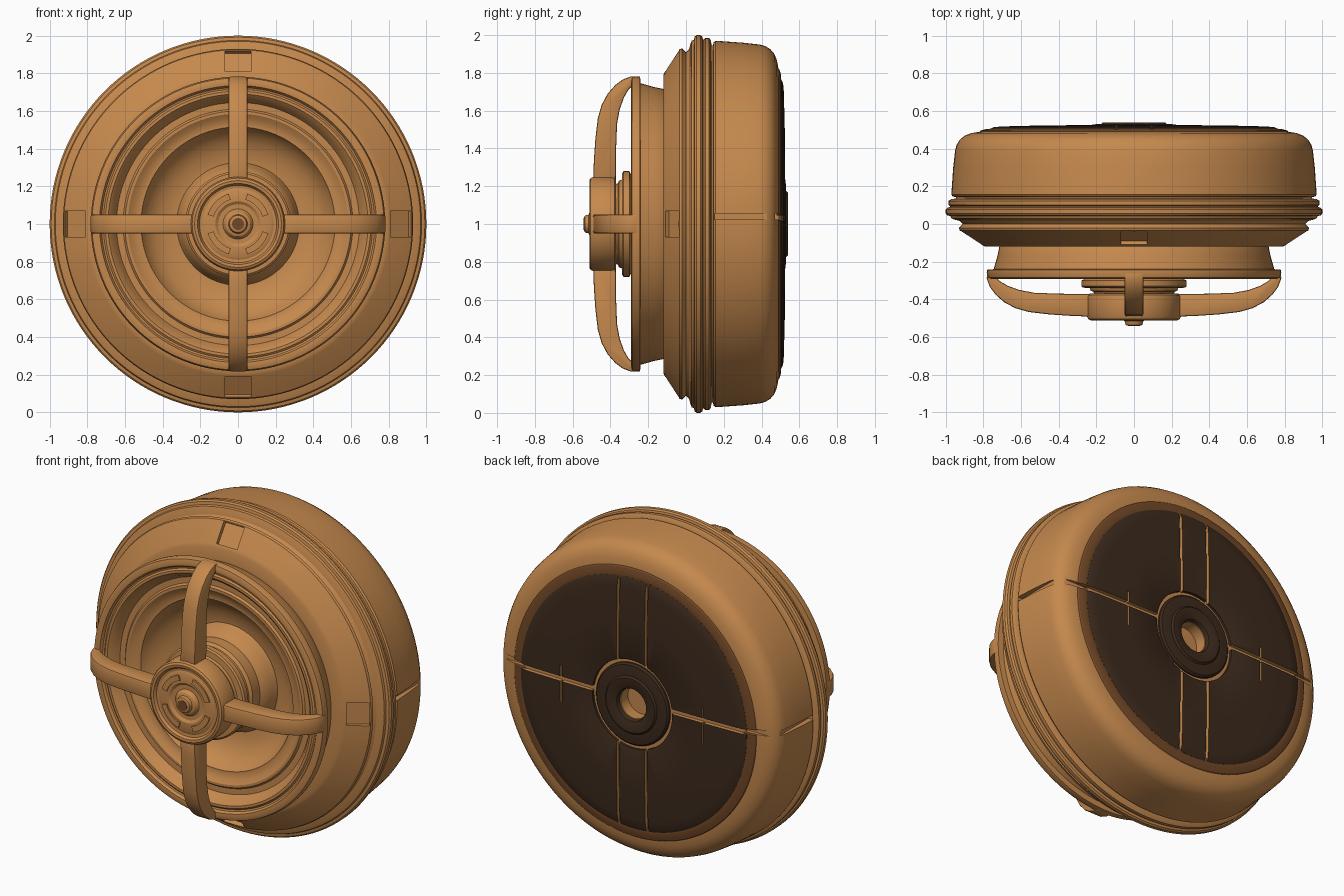
import bpy, bmesh, math
from mathutils import Matrix, Vector

if "Cube" in bpy.data.objects:
    bpy.data.objects.remove(bpy.data.objects["Cube"])


def material(name, rgb):
    m = bpy.data.materials.new(name)
    m.diffuse_color = (*rgb, 1)
    m.use_nodes = True
    m.node_tree.nodes["Principled BSDF"].inputs["Base Color"].default_value = m.diffuse_color
    return m


TAN = material("tan", (0.56, 0.25, 0.075))
DARK = material("dark_brown", (0.045, 0.023, 0.012))
MID = material("mid_brown", (0.17, 0.065, 0.02))
UP = Matrix.Translation((0, 0, 1))      # the turning axis runs along y at z = 1


def finish(name, bm, mat):
    bmesh.ops.recalc_face_normals(bm, faces=bm.faces[:])
    me = bpy.data.meshes.new(name)
    bm.to_mesh(me)
    bm.free()
    me.materials.append(mat)
    ob = bpy.data.objects.new(name, me)
    bpy.context.collection.objects.link(ob)
    return ob


def activate(ob):
    bpy.ops.object.select_all(action='DESELECT')
    ob.select_set(True)
    bpy.context.view_layer.objects.active = ob


def smooth(ob, angle=32):
    activate(ob)
    bpy.ops.object.shade_smooth_by_angle(angle=math.radians(angle))
    return ob


def lathe(name, profile, mat=TAN, loop=False, n=128):
    """Spin (radius, y) points around the y axis."""
    bm = bmesh.new()
    rings = []
    for r, y in profile:
        if r == 0:
            rings.append([bm.verts.new((0, y, 1))] * n)
        else:
            rings.append([bm.verts.new((r * math.sin(2 * math.pi * i / n), y,
                                        1 + r * math.cos(2 * math.pi * i / n))) for i in range(n)])
    pairs = list(zip(rings, rings[1:]))
    if loop:
        pairs.append((rings[-1], rings[0]))
    for a, b in pairs:
        for i in range(n):
            j = (i + 1) % n
            bm.faces.new(list(dict.fromkeys((a[i], a[j], b[j], b[i]))))
    return finish(name, bm, mat)


def cut(ob, boxes):
    """Cut a list of (matrix, size) boxes out of an object."""
    for mtx, size in boxes:
        bm = bmesh.new()
        bmesh.ops.create_cube(bm, size=1, matrix=mtx @ Matrix.Diagonal((*size, 1)))
        cutter = finish("cutter", bm, TAN)
        cutter.hide_render = True
        mod = ob.modifiers.new("cut", 'BOOLEAN')
        mod.operation, mod.solver, mod.object = 'DIFFERENCE', 'EXACT', cutter
        mod.material_mode = 'TRANSFER'
        activate(ob)
        bpy.ops.object.modifier_apply(modifier=mod.name)
        bpy.data.objects.remove(cutter)


def box(x, y, z):
    return Matrix.Translation((x, y, z))


QUARTERS = [Matrix.Rotation(i * math.pi / 2, 4, 'Y') for i in range(4)]

# Front shell: chamfered ring with four shallow notches
front = lathe("front_shell", [(0.69, -0.12), (0.79, -0.12), (0.81, -0.11), (0.925, -0.035), (0.93, -0.02),
                              (0.91, 0.0), (0.93, 0.02), (0.93, 0.06), (0.69, 0.06)], loop=True)
cut(front, [(UP @ q @ Matrix.Translation((0, -0.087, 0.874)) @ Matrix.Rotation(-0.605, 4, 'X'),
             (0.14, 0.08, 0.13)) for q in QUARTERS])
smooth(front)

# Ridged trim band around the middle
smooth(lathe("trim_band", [(0.92, 0.015), (0.95, 0.022), (0.97, 0.03), (0.975, 0.042), (0.992, 0.046),
                           (1.0, 0.056), (1.0, 0.076), (0.992, 0.086), (0.978, 0.09), (0.978, 0.096),
                           (0.986, 0.102), (0.986, 0.122), (0.97, 0.132), (0.94, 0.136), (0.92, 0.136)]))

# Back shell: rounded drum with a bore and a seam on each side
back = lathe("back_shell", [(0, 0.10), (0.94, 0.10), (0.945, 0.143), (0.962, 0.146), (0.97, 0.156), (0.967, 0.20),
                            (0.96, 0.30), (0.95, 0.39), (0.942, 0.42), (0.925, 0.447), (0.90, 0.468),
                            (0.865, 0.482), (0.82, 0.49), (0.78, 0.492), (0.30, 0.503), (0.10, 0.505),
                            (0.092, 0.50), (0.092, 0.43), (0, 0.43)])
cut(back, [(box(s * 1.03, 0.355, 1.04), (0.19, 0.41, 0.03)) for s in (-1, 1)]
    + [(box(s * 0.9, 0.54, 1.04), (0.3, 0.14, 0.03)) for s in (-1, 1)])
smooth(back)

# Back border, split dark cover and centre boss
border = lathe("back_border", [(0.74, 0.485), (0.825, 0.485), (0.815, 0.496), (0.79, 0.503), (0.765, 0.504),
                               (0.74, 0.50)], MID, loop=True)
cut(border, [(box(0, 0.5, 1.035), (2, 0.2, 0.03))])
smooth(border)
cover = lathe("back_cover", [(0.27, 0.48), (0.76, 0.48), (0.765, 0.505), (0.745, 0.514), (0.70, 0.518),
                             (0.50, 0.523), (0.28, 0.525), (0.27, 0.52)], DARK, loop=True)
cut(cover, [(box(0, 0.5, 1.03), (2, 0.2, 0.03))]
    + [(box(s * 0.095, 0.5, 1), (0.018, 0.2, 2)) for s in (-1, 1)]
    + [(box(s * 0.48, 0.5, 1.0), (0.012, 0.2, 0.22)) for s in (-1, 1)])
smooth(cover)
smooth(lathe("back_boss", [(0.095, 0.48), (0.248, 0.48), (0.248, 0.515), (0.238, 0.525), (0.20, 0.53),
                           (0.175, 0.53), (0.165, 0.54), (0.135, 0.54), (0.10, 0.528), (0.095, 0.52)],
             DARK, loop=True))

# Front dish: flared neck, rim, stepped rings and bowl
smooth(lathe("front_dish", [(0.70, -0.10), (0.715, -0.12), (0.725, -0.17), (0.745, -0.24), (0.78, -0.243),
                            (0.782, -0.26), (0.775, -0.285), (0.755, -0.292), (0.735, -0.29), (0.725, -0.275),
                            (0.715, -0.272), (0.705, -0.28), (0.69, -0.28), (0.67, -0.262), (0.655, -0.235),
                            (0.645, -0.22), (0.61, -0.22), (0.60, -0.232), (0.585, -0.232), (0.56, -0.215),
                            (0.53, -0.205), (0.515, -0.205), (0.505, -0.185), (0.48, -0.15), (0.44, -0.118),
                            (0.39, -0.095), (0.33, -0.082), (0.27, -0.08)]))

# Stepped centre stack behind the hub
smooth(lathe("centre_stack", [(0.33, -0.07), (0.31, -0.12), (0.295, -0.16), (0.275, -0.18), (0.275, -0.25),
                              (0.26, -0.265), (0.26, -0.29), (0.28, -0.30), (0.28, -0.33), (0.27, -0.338),
                              (0.235, -0.34), (0.23, -0.355), (0.215, -0.36), (0.21, -0.38)]))

# Hub with recessed face and centre stud
smooth(lathe("hub", [(0, -0.37), (0.235, -0.37), (0.247, -0.378), (0.25, -0.39), (0.25, -0.49), (0.243, -0.505),
                     (0.23, -0.512), (0.215, -0.51), (0.205, -0.495), (0.19, -0.493), (0.175, -0.50),
                     (0.12, -0.50), (0.105, -0.49), (0.08, -0.49), (0.065, -0.51), (0.05, -0.515),
                     (0.045, -0.535), (0.035, -0.54), (0, -0.54)]))
smooth(lathe("stud_cap", [(0, -0.532), (0.032, -0.532), (0.032, -0.542), (0, -0.542)], MID, n=32))

# Four raised arcs on the hub face
for k, q in enumerate(QUARTERS):
    bm = bmesh.new()
    steps = [math.radians(45 + a) for a in range(-28, 29, 7)]
    pts = [(r * math.sin(a), -0.495, r * math.cos(a)) for r, seq in ((0.168, steps), (0.135, steps[::-1]))
           for a in seq]
    f = bm.faces.new([bm.verts.new(p) for p in pts])
    ext = bmesh.ops.extrude_face_region(bm, geom=[f])
    bmesh.ops.translate(bm, vec=(0, -0.013, 0), verts=[v for v in ext['geom'] if isinstance(v, bmesh.types.BMVert)])
    bm.transform(UP @ q)
    smooth(finish(f"hub_arc_{k + 1}", bm, TAN))

# Four curved guard arms from rim to hub, drawn as (radius, y) outline
ARM = [(0.78, -0.25), (0.782, -0.29), (0.765, -0.335), (0.735, -0.375), (0.69, -0.415), (0.63, -0.447),
       (0.56, -0.467), (0.45, -0.48), (0.33, -0.488), (0.22, -0.492), (0.22, -0.372), (0.40, -0.37),
       (0.53, -0.365), (0.61, -0.35), (0.67, -0.328), (0.71, -0.305), (0.73, -0.285), (0.735, -0.25)]
for k, q in enumerate(QUARTERS):
    bm = bmesh.new()
    f = bm.faces.new([bm.verts.new((-0.05, y, r)) for r, y in ARM])
    ext = bmesh.ops.extrude_face_region(bm, geom=[f])
    bmesh.ops.translate(bm, vec=(0.1, 0, 0), verts=[v for v in ext['geom'] if isinstance(v, bmesh.types.BMVert)])
    bm.transform(UP @ q)
    arm = finish(f"guard_arm_{k + 1}", bm, TAN)
    bev = arm.modifiers.new("soft_edges", 'BEVEL')
    bev.width, bev.segments, bev.limit_method, bev.angle_limit = 0.01, 2, 'ANGLE', math.radians(50)
    activate(arm)
    bpy.ops.object.modifier_apply(modifier=bev.name)
    smooth(arm)
